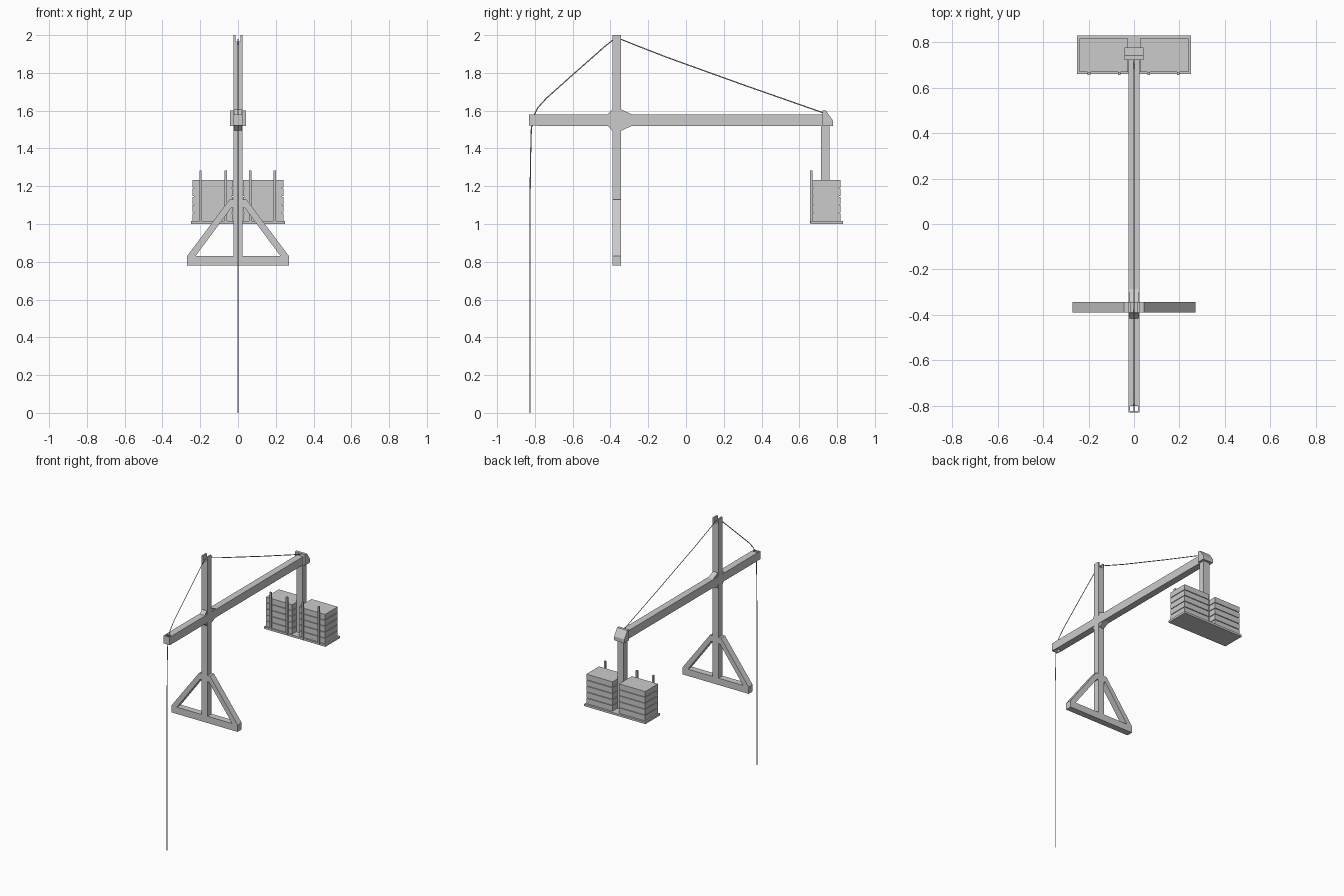
import bpy, bmesh
from mathutils import Vector

if "Cube" in bpy.data.objects:
    bpy.data.objects.remove(bpy.data.objects["Cube"])


def finish(name, bm):
    bmesh.ops.recalc_face_normals(bm, faces=bm.faces)
    me = bpy.data.meshes.new(name)
    bm.to_mesh(me)
    bm.free()
    ob = bpy.data.objects.new(name, me)
    bpy.context.collection.objects.link(ob)
    return ob


def box(name, x, y, z):
    bm = bmesh.new()
    bmesh.ops.create_cube(bm, size=1)
    for v in bm.verts:
        v.co = Vector(r[0] + (c + 0.5) * (r[1] - r[0]) for r, c in zip((x, y, z), v.co))
    return finish(name, bm)


def prism(name, pts, axis, a, b):
    """Extrude a profile: (y, z) points along x, or (x, z) points along y."""
    bm = bmesh.new()
    put = (lambda p, d: (d, p[0], p[1])) if axis == 'x' else (lambda p, d: (p[0], d, p[1]))
    f = bm.faces.new([bm.verts.new(put(p, a)) for p in pts])
    new = bmesh.ops.extrude_face_region(bm, geom=[f])['geom']
    d = Vector((b - a, 0, 0)) if axis == 'x' else Vector((0, b - a, 0))
    bmesh.ops.translate(bm, vec=d, verts=[g for g in new if isinstance(g, bmesh.types.BMVert)])
    return finish(name, bm)


W = 0.025
M0, M1 = -0.39, -0.343

# Mast with a rope slot in its head
prism("mast", [(-W, 0.80), (W, 0.80), (W, 2.0), (0.014, 2.0), (0.014, 1.965),
               (-0.014, 1.965), (-0.014, 2.0), (-W, 2.0)], 'y', M0, M1)

# Triangular foot
prism("foot_bar", [(-0.27, 0.78), (0.27, 0.78), (0.27, 0.83), (-0.27, 0.83)], 'y', M0, M1)
for s, side in ((-1, "left"), (1, "right")):
    prism("foot_brace_" + side,
          [(s * 0.27, 0.83), (s * 0.225, 0.83), (s * 0.036, 1.085), (s * 0.022, 1.085),
           (s * 0.022, 1.13), (s * 0.045, 1.13)], 'y', M0, M1)

# Boom, with a forked rear end that guides the rope
prism("boom", [(-0.80, 1.58), (-0.785, 1.52), (0.75, 1.52), (0.75, 1.58)], 'x', -W, W)
for s, side in ((-1, "left"), (1, "right")):
    box("boom_fork_" + side, sorted((s * 0.017, s * W)), (-0.83, -0.78), (1.521, 1.579))
box("boom_fork_end", (-0.02, 0.02), (-0.83, -0.822), (1.521, 1.579))

# Wedges where boom meets mast, above and below
for top, side in ((1, "upper"), (-1, "lower")):
    zin, zo = 1.55 + top * 0.025, 1.55 + top * 0.055
    prism("joint_wedge_rear_" + side, [(-0.42, zin), (-0.385, zin), (-0.385, zo), (-0.392, zo)],
          'x', -0.02, 0.02)
    prism("joint_wedge_front_" + side, [(-0.275, zin), (-0.35, zin), (-0.35, zo), (-0.34, zo)],
          'x', -0.02, 0.02)

# Bracket at the boom tip and the hanger below it
prism("tip_bracket", [(0.722, 1.52), (0.777, 1.52), (0.777, 1.548), (0.742, 1.60), (0.722, 1.60)],
      'x', -0.042, 0.042)
box("hanger", (-W, W), (0.715, 0.76), (1.005, 1.53))

# Tray carrying two stacks of slabs
box("tray", (-0.25, 0.25), (0.66, 0.83), (1.0, 1.015))
for s, side in ((-1, "left"), (1, "right")):
    box("stack_core_" + side, sorted((s * 0.034, s * 0.234)), (0.676, 0.81), (1.012, 1.23))
    for i in range(5):
        z = 1.016 + i * 0.0442
        box(f"slab_{side}_{i + 1}", sorted((s * 0.027, s * 0.24)), (0.669, 0.817), (z, z + 0.0395))

# Upright stakes along the front of the tray
for i, x in enumerate((-0.198, -0.065, 0.065, 0.195)):
    box(f"stake_{i + 1}", (x - 0.006, x + 0.006), (0.656, 0.669), (1.005, 1.282))

# Rope from the tip, over the mast, down past the rear end
path = [(0.74, 1.585), (0.70, 1.598), (0.30, 1.738), (-0.10, 1.882), (-0.28, 1.952), (-0.345, 1.978),
        (-0.39, 1.972), (-0.43, 1.94), (-0.60, 1.79), (-0.74, 1.665), (-0.785, 1.615), (-0.808, 1.57),
        (-0.819, 1.50), (-0.823, 1.35), (-0.825, 1.18), (-0.825, 0.0)]
cu = bpy.data.curves.new("rope", 'CURVE')
cu.dimensions = '3D'
cu.bevel_depth = 0.003
cu.bevel_resolution = 0
cu.use_fill_caps = True
sp = cu.splines.new('POLY')
sp.points.add(len(path) - 1)
for p, (y, z) in zip(sp.points, path):
    p.co = (0, y, z, 1)
bpy.context.collection.objects.link(bpy.data.objects.new("rope", cu))
